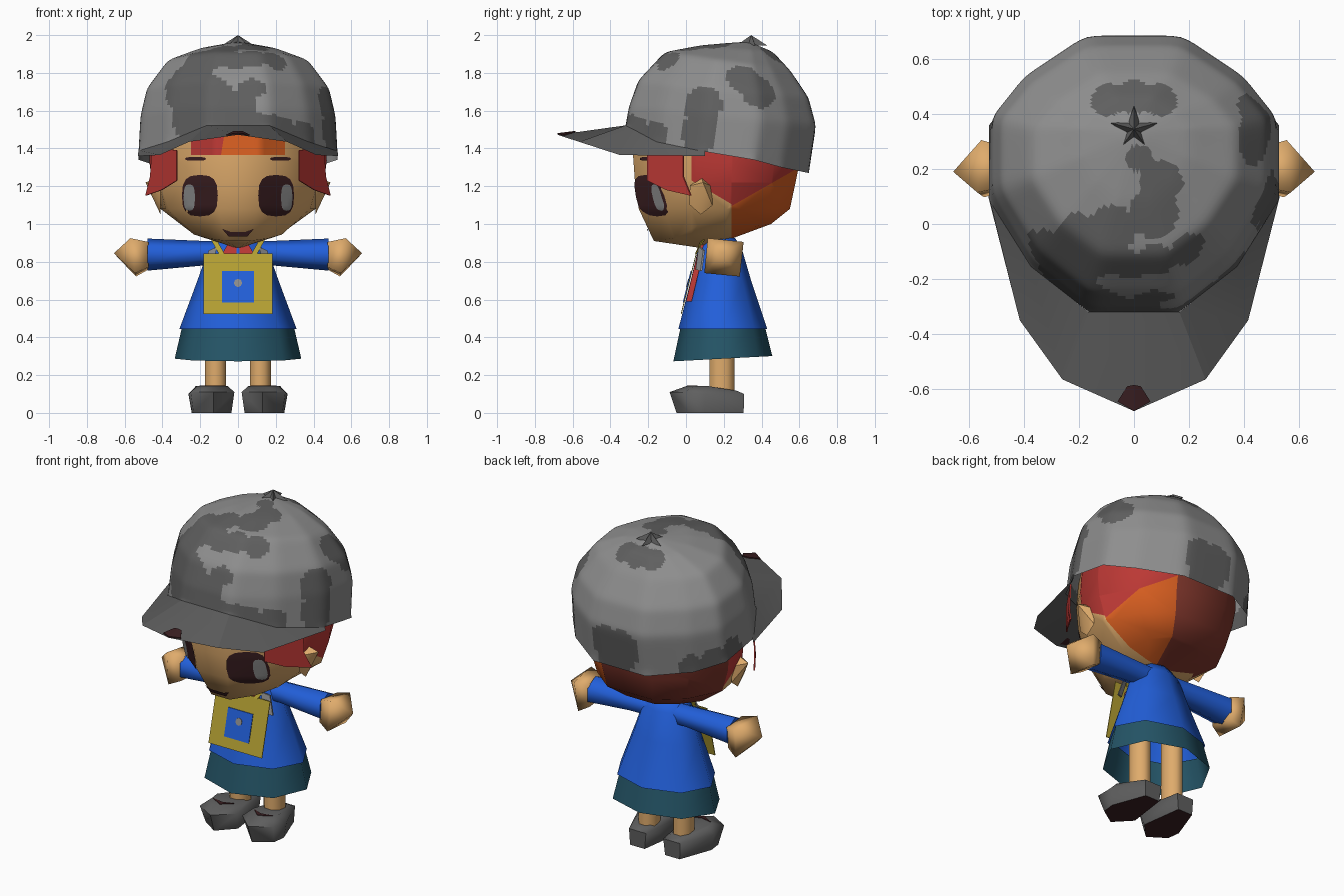
import bpy, bmesh, math
from mathutils import Vector
from mathutils.bvhtree import BVHTree

if "Cube" in bpy.data.objects:
    bpy.data.objects.remove(bpy.data.objects["Cube"])

COLOURS = {
    "skin": (0.74, 0.41, 0.15), "light_grey": (0.27, 0.27, 0.27), "dark_grey": (0.115, 0.115, 0.115),
    "blue": (0.016, 0.115, 0.70), "teal": (0.018, 0.09, 0.135), "yellow": (0.47, 0.36, 0.033),
    "red": (0.5, 0.04, 0.035), "orange": (0.70, 0.115, 0.015), "maroon": (0.045, 0.014, 0.016),
    "brown": (0.21, 0.036, 0.024)}
MATS = {}
for key, rgb in COLOURS.items():
    MATS[key] = bpy.data.materials.new(key)
    MATS[key].diffuse_color = (*rgb, 1)


def finish(name, bm, mats, angle=40, normals=True):
    if normals:
        bmesh.ops.recalc_face_normals(bm, faces=bm.faces)
    me = bpy.data.meshes.new(name)
    bm.to_mesh(me)
    bm.free()
    for m in mats:
        me.materials.append(MATS[m])
    ob = bpy.data.objects.new(name, me)
    bpy.context.collection.objects.link(ob)
    bpy.ops.object.select_all(action='DESELECT')
    ob.select_set(True)
    bpy.context.view_layer.objects.active = ob
    bpy.ops.object.shade_smooth_by_angle(angle=math.radians(angle))
    return ob


def loft(rings, closed=True, start=False, end=False, rule=None):
    """Skin rings of points; a one-point ring is a tip."""
    bm = bmesh.new()
    vs = [[bm.verts.new(p) for p in r] for r in rings]
    for k, (a, b) in enumerate(zip(vs, vs[1:])):
        n = max(len(a), len(b))
        for i in range(n if closed else n - 1):
            j = (i + 1) % n
            if len(a) == 1:
                f = bm.faces.new((a[0], b[j], b[i]))
            elif len(b) == 1:
                f = bm.faces.new((a[i], a[j], b[0]))
            else:
                f = bm.faces.new((a[i], a[j], b[j], b[i]))
            if rule:
                f.material_index = rule(k, i)
    if start:
        bm.faces.new(vs[0][::-1])
    if end:
        bm.faces.new(vs[-1])
    return bm


def ellipse(c, u, v, n=8, turn=0.0):
    c, u, v = Vector(c), Vector(u), Vector(v)
    return [c + u * math.cos(t) + v * math.sin(t)
            for t in (turn + 2 * math.pi * i / n for i in range(n))]


def outline(half, sx, y0, y1, z0, z1):
    """Mirrored outline; depth runs y0..y1 and height z0..z1 from front to back."""
    pts = [(x * sx, y0 + t * (y1 - y0), z0 + t * (z1 - z0)) for x, t in half]
    return pts + [(-x, y, z) for x, y, z in reversed(pts)]


def plate(name, pts, mat, push=(0, -0.009, 0)):
    bm = loft([[Vector(p) for p in pts], [Vector(p) + Vector(push) for p in pts]], start=True, end=True)
    return finish(name, bm, [mat])


def cut(bm, co, no):
    bmesh.ops.bisect_plane(bm, geom=bm.verts[:] + bm.edges[:] + bm.faces[:], plane_co=co, plane_no=no)


# Head; hair regions are cut into the sides
HEAD = [(0.25, 0), (0.67, 0.17), (0.93, 0.38), (1, 0.6), (0.75, 0.85), (0.38, 1)]
head_rings = [[(0, 0.1, 0.87)]] + [outline(HEAD, *r) for r in (
    (0.25, -0.17, 0.45, 0.91, 1.0), (0.41, -0.25, 0.55, 1.08, 1.08),
    (0.455, -0.27, 0.58, 1.22, 1.22), (0.47, -0.28, 0.6, 1.36, 1.32), (0.46, -0.27, 0.6, 1.5, 1.5))]
bm = loft(head_rings, end=True, rule=lambda k, i: int(5 <= i <= 7))
bmesh.ops.recalc_face_normals(bm, faces=bm.faces)
face_tree = BVHTree.FromBMesh(bm)
cut(bm, (0, 0.25, 1.1), (0, -0.2, 0.35))
cut(bm, (0, 0.25, 1.1), (0, 0.13, 0.22))
cut(bm, (0, 0.24, 1.1), (0, 1, 0))
cut(bm, (0, 0.03, 1.1), (0, 1, 0))
for f in bm.faces:
    c = f.calc_center_median()
    behind = c.y > 0.24
    low = c.z < (1.1 + (c.y - 0.25) * 0.571 if behind else 1.1 - (c.y - 0.25) * 0.591)
    if f.material_index == 0 and c.y > 0.03:
        f.material_index = (3 if behind and c.z > 0.94 else 0) if low else 2
    elif f.material_index == 1 and c.y < 0.2:
        f.material_index = 0
finish("head", bm, ["skin", "brown", "red", "orange"], 60)


def decal(name, pts, mat, lift=0.006):
    """Flat shape in x, z laid onto the face."""
    bm = bmesh.new()
    bm.faces.new([bm.verts.new((x, 0, z)) for x, z in pts])
    for axis, lo, hi in ((0, -0.34, 0.34), (2, 0.9, 1.5)):
        for i in range(int((hi - lo) / 0.02) + 1):
            co, no = [0, 0, 0], [0, 0, 0]
            co[axis], no[axis] = lo + i * 0.02, 1
            cut(bm, co, no)
    for v in bm.verts:
        hit = face_tree.ray_cast(Vector((v.co.x, -2, v.co.z)), Vector((0, 1, 0)))[0]
        v.co.y = (hit.y if hit else -0.27) - lift
    bm.normal_update()
    for f in bm.faces:
        if f.normal.y > 0:
            f.normal_flip()
    finish(name, bm, [mat], normals=False)


def blob(cx, cz, rx, rz, n=16):
    """Rounded box shape in x, z."""
    out = []
    for i in range(n):
        c, s = math.cos(2 * math.pi * i / n), math.sin(2 * math.pi * i / n)
        out.append((cx + rx * math.copysign(abs(c) ** 0.7, c), cz + rz * math.copysign(abs(s) ** 0.7, s)))
    return out


# Face details
for s, side in ((1, "left"), (-1, "right")):
    decal(side + "_eye", blob(s * 0.202, 1.15, 0.095, 0.11), "maroon")
    decal(side + "_eye_shine", blob(s * 0.258, 1.14, 0.03, 0.07), "light_grey", 0.010)
    decal(side + "_eyebrow", blob(s * 0.225, 1.345, 0.055, 0.01), "maroon")
    decal(side + "_fringe", [(s * 0.09, 1.365), (s * 0.25, 1.365), (s * 0.25, 1.49), (s * 0.07, 1.49)],
          "orange" if s > 0 else "red")
    # Ear
    ear = [ellipse((s * 0.41, 0.08, 1.15), (0, 0.07, 0), (0, 0, 0.1), 6, 0.5), [(s * 0.49, 0.09, 1.22)]]
    finish(side + "_ear", loft(ear, start=True), ["skin"])
    # Side lock of hair
    plate(side + "_hair_lock", [(s * x, y, z) for x, y, z in (
        (0.32, -0.2, 1.39), (0.32, -0.2, 1.23), (0.40, -0.1, 1.18),
        (0.485, 0.03, 1.15), (0.46, -0.01, 1.25), (0.45, -0.01, 1.41))], "red", (s * 0.006, -0.006, 0))
decal("centre_fringe", [(-0.09, 1.365), (0.09, 1.365), (0.07, 1.49), (-0.07, 1.49)], "orange")
decal("mouth", [(-0.085, 0.975), (-0.05, 0.935), (0.05, 0.935), (0.085, 0.975), (0.04, 0.958), (-0.04, 0.958)],
      "maroon", 0.008)

# Cap crown with camouflage patches
CAP = [(0.31, 0), (0.71, 0.17), (1, 0.42), (1, 0.7), (0.77, 0.85), (0.34, 1)]
rim = [(x * 0.527, -0.32 + t * 0.97, z) for (x, t), z in zip(CAP, (1.52, 1.435, 1.385, 1.34, 1.3, 1.27))]
rim += [(-x, y, z) for x, y, z in reversed(rim)]
crown = [rim] + [outline(CAP, *r) for r in (
    (0.516, -0.302, 0.688, 1.62, 1.52), (0.482, -0.252, 0.648, 1.76, 1.67),
    (0.372, -0.112, 0.552, 1.91, 1.812), (0.2, 0.08, 0.46, 1.946, 1.911))] + [[(0, 0.33, 1.967)]]
bm = loft(crown)
bmesh.ops.subdivide_edges(bm, edges=bm.edges, cuts=9, use_grid_fill=True)
inner = [v for v in bm.verts if not v.is_boundary]
for _ in range(5):
    bmesh.ops.smooth_vert(bm, verts=inner, factor=0.5, use_axis_x=True, use_axis_y=True, use_axis_z=True)
DARK = [(-0.2, -0.28, 1.6, 0.2), (-0.28, -0.15, 1.75, 0.15), (0, -0.3, 1.55, 0.16), (0.2, -0.25, 1.47, 0.12),
        (0.33, -0.15, 1.45, 0.1), (-0.08, -0.18, 1.87, 0.12), (0.08, -0.15, 1.9, 0.08), (0.2, -0.1, 1.87, 0.07),
        (0.07, -0.28, 1.7, 0.08), (0.02, 0.24, 1.95, 0.05), (0.1, 0.15, 1.95, 0.08), (0.07, 0.04, 1.93, 0.09),
        (-0.08, -0.02, 1.92, 0.09), (-0.2, -0.05, 1.9, 0.09), (0, 0.46, 1.89, 0.075), (0.09, 0.45, 1.89, 0.07),
        (-0.09, 0.45, 1.89, 0.07), (0.52, 0.06, 1.49, 0.11), (0.5, 0.08, 1.63, 0.11), (0.44, 0.3, 1.78, 0.085),
        (0.44, 0.38, 1.7, 0.1), (0.07, 0.68, 1.42, 0.11), (-0.04, 0.68, 1.42, 0.11), (0.02, 0.67, 1.33, 0.12),
        (-0.4, 0.52, 1.34, 0.07), (-0.48, 0.42, 1.36, 0.08), (-0.52, 0.3, 1.38, 0.09)]
LIGHT = [(0.14, -0.27, 1.63, 0.06), (0.24, -0.23, 1.64, 0.08), (0.0, -0.22, 1.78, 0.05), (-0.08, -0.21, 1.8, 0.05)]


def inside(p, spheres):
    return any((p - Vector(s[:3])).length < s[3] for s in spheres)


for f in bm.faces:
    p = f.calc_center_median()
    f.material_index = int(inside(p, DARK) and not inside(p, LIGHT))
finish("cap_crown", bm, ["light_grey", "dark_grey"], 60)

# Cap star button
star = []
for i in range(10):
    r, a = (0.09 if i % 2 == 0 else 0.035), math.pi / 2 + i * math.pi / 5
    star.append((r * math.cos(a), 0.34 + r * math.sin(a), 1.945))
finish("cap_star", loft([star, [(0, 0.345, 2.0)]], start=True), ["dark_grey"], 10)

# Cap brim
edge = [(0.53, 0.1, 1.36), (0.415, -0.35, 1.365), (0.26, -0.565, 1.435)]
root = [(0.527, 0.1, 1.39), (0.375, -0.15, 1.435), (0.165, -0.32, 1.522)]
flip = lambda pts: [(-x, y, z) for x, y, z in reversed(pts)]
brim = loft([edge + [(0, -0.68, 1.472)] + flip(edge), root + [(0, -0.32, 1.522)] + flip(root)], closed=False)
brim.normal_update()
for f in brim.faces:
    if f.normal.z < 0:
        f.normal_flip()
finish("cap_brim", brim, ["dark_grey"], 20, False)
for s, side in ((1, "left"), (-1, "right")):
    plate(side + "_brim_mark", [(0, -0.68, 1.474), (s * 0.06, -0.645, 1.468), (s * 0.025, -0.59, 1.485),
                                (0, -0.585, 1.486)], "maroon", (0, 0, 0.007))


# Tunic and skirt
def hoop(z, rx, cy, ry, slope=0.0):
    return ellipse((0, cy, z), (rx, 0, 0), (0, ry, slope), 8)


finish("tunic", loft([hoop(0.445, 0.31, 0.195, 0.235), hoop(0.7, 0.215, 0.185, 0.16),
                      hoop(0.87, 0.155, 0.18, 0.115), hoop(0.925, 0.1, 0.18, 0.08)], end=True), ["blue"], 65)
finish("skirt", loft([hoop(0.287, 0.335, 0.195, 0.262, 0.014), hoop(0.46, 0.295, 0.195, 0.222)]), ["teal"], 65)
finish("neck", loft([hoop(0.86, 0.09, 0.17, 0.07), hoop(0.97, 0.09, 0.17, 0.07)], end=True), ["skin"])

# Satchel on the chest
chest = lambda x, z, off=0.0: (x, -0.024 + (z - 0.52) * 0.25 - off, z)
rect = lambda w, z0, z1, off: [chest(x, z, off) for x, z in ((-w, z0), (w, z0), (w, z1), (-w, z1))]
plate("satchel", rect(0.183, 0.523, 0.845, 0), "yellow", (0, -0.005, 0))
plate("satchel_patch", rect(0.085, 0.585, 0.75, 0.005), "blue", (0, -0.004, 0))
plate("patch_flower", [chest(0.022 * math.cos(i * math.pi / 4), 0.688 + 0.022 * math.sin(i * math.pi / 4), 0.009)
                       for i in range(8)], "light_grey", (0, -0.003, 0))
plate("neck_scarf", [(-0.05, 0.075, 0.9), (0.05, 0.075, 0.9), (0.11, 0.05, 0.8), (0.12, 0.0, 0.59),
                     (-0.12, 0.0, 0.59), (-0.11, 0.05, 0.8)], "red", (0, 0.03, 0))

# Limbs, mirrored
for s, side in ((1, "left"), (-1, "right")):
    plate(side + "_strap", [(s * 0.07, 0.056, 0.84), (s * 0.1, 0.056, 0.84),
                            (s * 0.145, 0.10, 0.92), (s * 0.115, 0.09, 0.92)], "yellow")
    plate(side + "_collar", [(s * 0.11, 0.075, 0.88), (s * 0.155, 0.10, 0.86),
                             (s * 0.185, 0.085, 0.75), (s * 0.14, 0.06, 0.76)], "light_grey")

    def limb_ring(x, z, rz, ry, cy=0.2, n=6):
        return ellipse((s * x, cy, z), (0, ry, 0), (0, 0, rz), n, math.pi / 6)

    finish(side + "_sleeve", loft([limb_ring(0.07, 0.845, 0.065, 0.075), limb_ring(0.2, 0.845, 0.066, 0.08),
                                   limb_ring(0.48, 0.838, 0.085, 0.095)], end=True), ["blue"], 65)
    palm = [(s * x, y, z) for x, y, z in ((0.57, 0.115, 0.925), (0.555, 0.305, 0.905),
                                          (0.54, 0.285, 0.722), (0.545, 0.097, 0.74))]
    wrist = [(s * 0.475, 0.2 + (y - 0.2) * 0.78, 0.833 + (z - 0.825) * 0.72) for x, y, z in palm]
    finish(side + "_hand", loft([wrist, palm, [(s * 0.657, 0.19, 0.845)]], start=True), ["skin"], 80)
    finish(side + "_leg", loft([ellipse((s * 0.118, 0.19, z), (0.06, 0, 0), (0, 0.072, 0), 8, math.pi / 8)
                                for z in (0.08, 0.5)], end=True), ["skin"], 65)
    # Shoe with narrow heel, pointed toe and dark sole
    foot = [(0.07, 0.305), (0.17, 0.305), (0.245, 0.1), (0.235, 0.02), (0.13, -0.05), (0.035, 0.05)]
    sole = [(s * x, y, 0) for x, y in foot]
    upper = [(s * (0.135 + (x - 0.135) * 1.16), y * 1.01 - (0.036 if y < 0.06 else 0), 0.1 + 0.01 * (y < 0.1))
             for x, y in foot]
    top = [(s * (0.135 + (x - 0.135) * 0.8), 0.16 + (y - 0.16) * 0.75, 0.142 - 0.025 * (y > 0.2)) for x, y in foot]
    shoe = loft([sole, upper, top], end=True)
    shoe.faces.new([v for v in shoe.verts if v.co.z < 0.001]).material_index = 1
    finish(side + "_shoe", shoe, ["dark_grey", "maroon"], 60)
    plate(side + "_shoe_mark", [(s * x, y, z) for x, y, z in (
        (0.07, 0.06, 0.139), (0.13, 0.005, 0.139), (0.205, 0.05, 0.139), (0.13, 0.035, 0.14))],
        "maroon", (0, 0, 0.006))

for m in bpy.data.materials:
    if m.users and not m.is_grease_pencil:
        m.use_nodes = True
        m.node_tree.nodes["Principled BSDF"].inputs["Base Color"].default_value = m.diffuse_color
